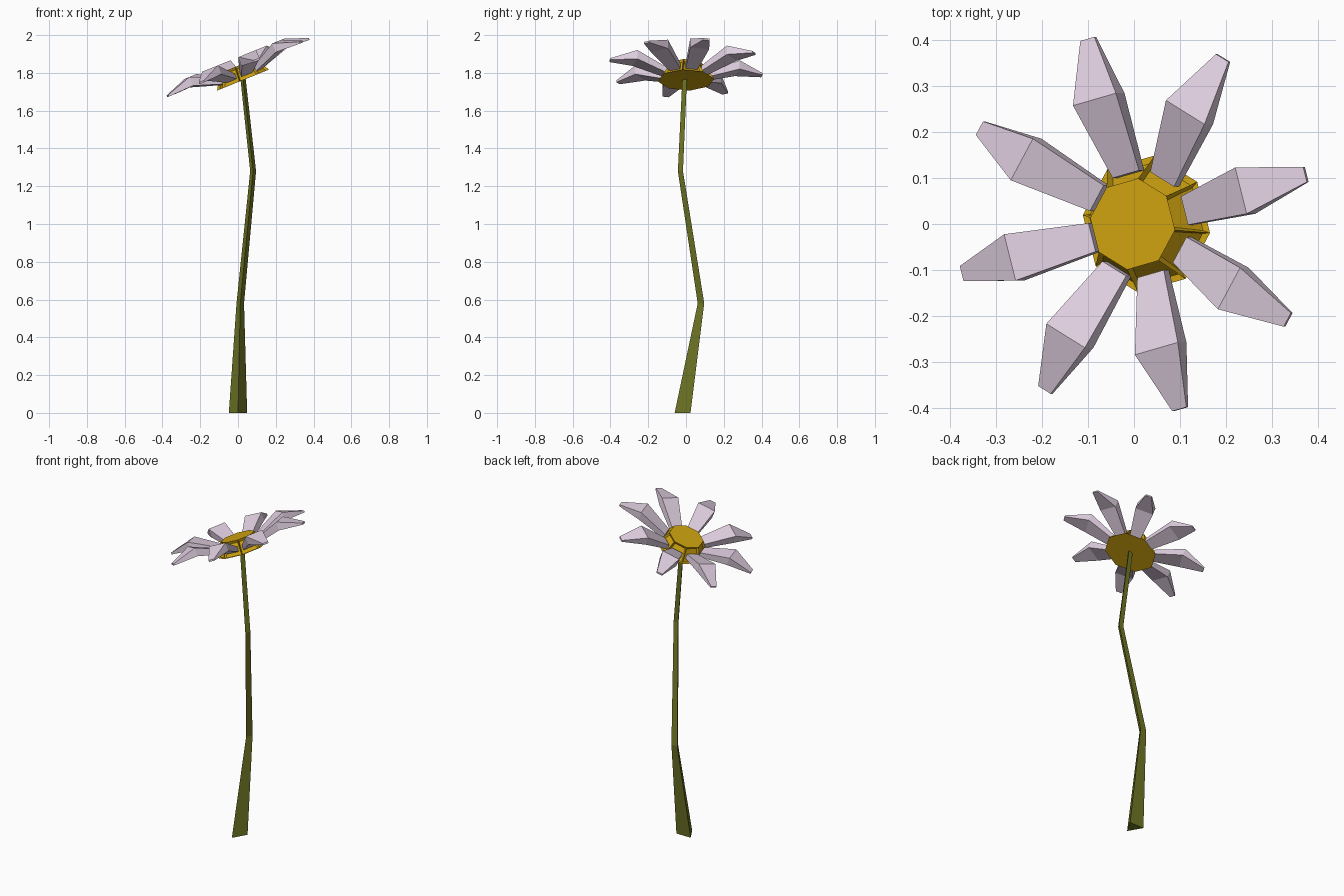
import bpy, bmesh, math
from mathutils import Matrix, Vector

if "Cube" in bpy.data.objects:
    bpy.data.objects.remove(bpy.data.objects["Cube"])


def material(name, colour):
    mat = bpy.data.materials.new(name)
    mat.use_nodes = True
    mat.diffuse_color = (*colour, 1)
    mat.node_tree.nodes["Principled BSDF"].inputs["Base Color"].default_value = (*colour, 1)
    return mat


green = material("stem green", (0.16, 0.18, 0.018))
yellow = material("golden yellow", (0.63, 0.37, 0.005))
lilac = material("pale lilac", (0.74, 0.62, 0.74))


def loft(bm, rings):
    """Skin a list of point rings and cap both ends."""
    loops = [[bm.verts.new(p) for p in ring] for ring in rings]
    n = len(loops[0])
    sides = []
    for a, b in zip(loops, loops[1:]):
        for i in range(n):
            j = (i + 1) % n
            sides.append(bm.faces.new((a[i], a[j], b[j], b[i])))
    bm.faces.new(loops[0][::-1])
    bm.faces.new(loops[-1])
    bm.normal_update()
    return sides


def finish(bm, name, mat, matrix=None):
    bmesh.ops.recalc_face_normals(bm, faces=bm.faces)
    mesh = bpy.data.meshes.new(name)
    bm.to_mesh(mesh)
    bm.free()
    mesh.materials.append(mat)
    obj = bpy.data.objects.new(name, mesh)
    bpy.context.collection.objects.link(obj)
    if matrix:
        obj.matrix_world = matrix
    return obj


def polygon(sides, radius, centre, start):
    angles = [math.radians(start + 360 * i / sides) for i in range(sides)]
    return [Vector(centre) + Vector((radius * math.cos(a), radius * math.sin(a), 0)) for a in angles]


# Crooked three-sided stem
path = [((0, -0.004, 0), 0.056), ((0.012, 0.085, 0.58), 0.023),
        ((0.08, -0.025, 1.28), 0.018), ((0.026, -0.003, 1.775), 0.016)]
bm = bmesh.new()
loft(bm, [polygon(3, r, c, -90) for c, r in path])
finish(bm, "stem", green)

# Tilted frame shared by the flower head parts
head = Matrix.Translation((0.027, 0, 1.762)) @ Matrix.Rotation(math.radians(-22), 4, "Y")

# Eight-sided centre with a recessed panel behind each petal
bm = bmesh.new()
panels = loft(bm, [polygon(8, r, (0, 0, h), -7.5) for r, h in ((0.15, 0), (0.1, 0.08))])
bmesh.ops.inset_individual(bm, faces=panels, thickness=0.012, depth=-0.012)
finish(bm, "flower_centre", yellow, head)

# Petals: radius, half width, top height, bottom height
sections = [(0.112, 0.032, 0.048, 0.018), (0.28, 0.052, 0.122, 0.072), (0.416, 0.017, 0.076, 0.066)]
for k in range(8):
    bm = bmesh.new()
    loft(bm, [[(r, -w, low), (r, w, low), (r, w, top), (r, -w, top)] for r, w, top, low in sections])
    spin = Matrix.Rotation(math.radians(15 + 45 * k), 4, "Z")
    finish(bm, f"petal_{k + 1}", lilac, head @ spin)
